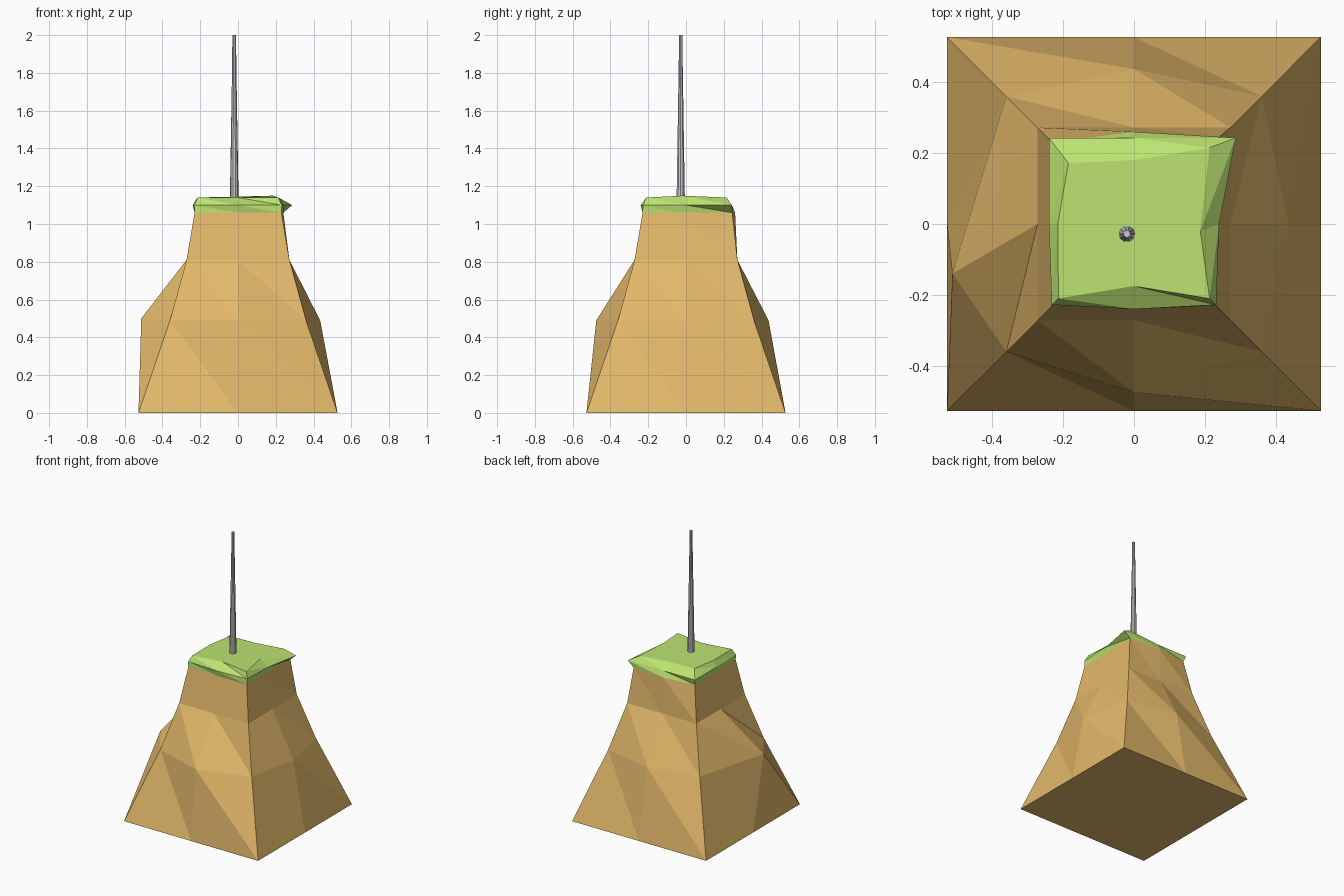
import bpy, bmesh, math

if "Cube" in bpy.data.objects:
    bpy.data.objects.remove(bpy.data.objects["Cube"])


def material(name, color):
    m = bpy.data.materials.new(name)
    m.diffuse_color = (*color, 1)
    m.use_nodes = True
    m.node_tree.nodes["Principled BSDF"].inputs["Base Color"].default_value = m.diffuse_color
    return m


def loft(name, rings, mat=None):
    """Skin a stack of equal-length point rings into a flat-shaded, capped mesh."""
    bm = bmesh.new()
    vs = [[bm.verts.new(p) for p in ring] for ring in rings]
    n = len(vs[0])
    for a, b in zip(vs, vs[1:]):
        for i in range(n):
            j = (i + 1) % n
            # triangles fix the fold direction of the uneven quads
            bm.faces.new((a[i], a[j], b[i]))
            bm.faces.new((a[j], b[j], b[i]))
    bm.faces.new(vs[0][::-1])
    bm.faces.new(vs[-1])
    bmesh.ops.recalc_face_normals(bm, faces=bm.faces)
    me = bpy.data.meshes.new(name)
    bm.to_mesh(me)
    bm.free()
    ob = bpy.data.objects.new(name, me)
    bpy.context.collection.objects.link(ob)
    if mat:
        me.materials.append(mat)
    return ob


def square(r, z):
    """Corners and side midpoints, counter-clockwise from front left."""
    return [(x * r, y * r, z) for x, y in
            ((-1, -1), (0, -1), (1, -1), (1, 0), (1, 1), (0, 1), (-1, 1), (-1, 0))]


tan = material("sandstone", (0.77, 0.485, 0.145))
green = material("grass", (0.50, 0.77, 0.165))

# Rock body: flared square tower with bulging side midpoints
bulge = square(0.36, 0.49)
bulge[1] = (0, -0.475, 0.49)
bulge[3] = (0.435, 0, 0.49)
bulge[5] = (0, 0.437, 0.49)
bulge[7] = (-0.512, -0.14, 0.50)
rim = square(0.23, 1.06)
rim[3] = (0.23, -0.06, 1.06)
rim[4] = (0.24, 0.245, 1.06)
rim[5] = (0, 0.26, 1.06)
loft("rock_body", [square(0.527, 0), bulge, square(0.272, 0.81), rim], tan)

# Grass cap: uneven lip, then a slightly smaller top
lip = [(x, y, 1.10) for x, y in
       ((-0.232, -0.228), (0, -0.24), (0.232, -0.228), (0.24, 0),
        (0.287, 0.243), (0, 0.243), (-0.24, 0.243), (-0.24, 0))]
top = [(-0.213, -0.21, 1.14), (0, -0.175, 1.14), (0.213, -0.21, 1.14), (0.187, -0.02, 1.15),
       (0.213, 0.215, 1.14), (0, 0.18, 1.14), (-0.185, 0.172, 1.14), (-0.215, 0, 1.14)]
loft("grass_cap", [rim, lip, top], green)

# Tapered pole
pole = [[(-0.02 + r * math.cos(a), -0.028 + r * math.sin(a), z)
         for a in (math.tau * i / 10 for i in range(10))]
        for r, z in ((0.023, 1.13), (0.016, 1.55), (0.011, 1.855), (0.010, 2.0))]
loft("pole", pole)
